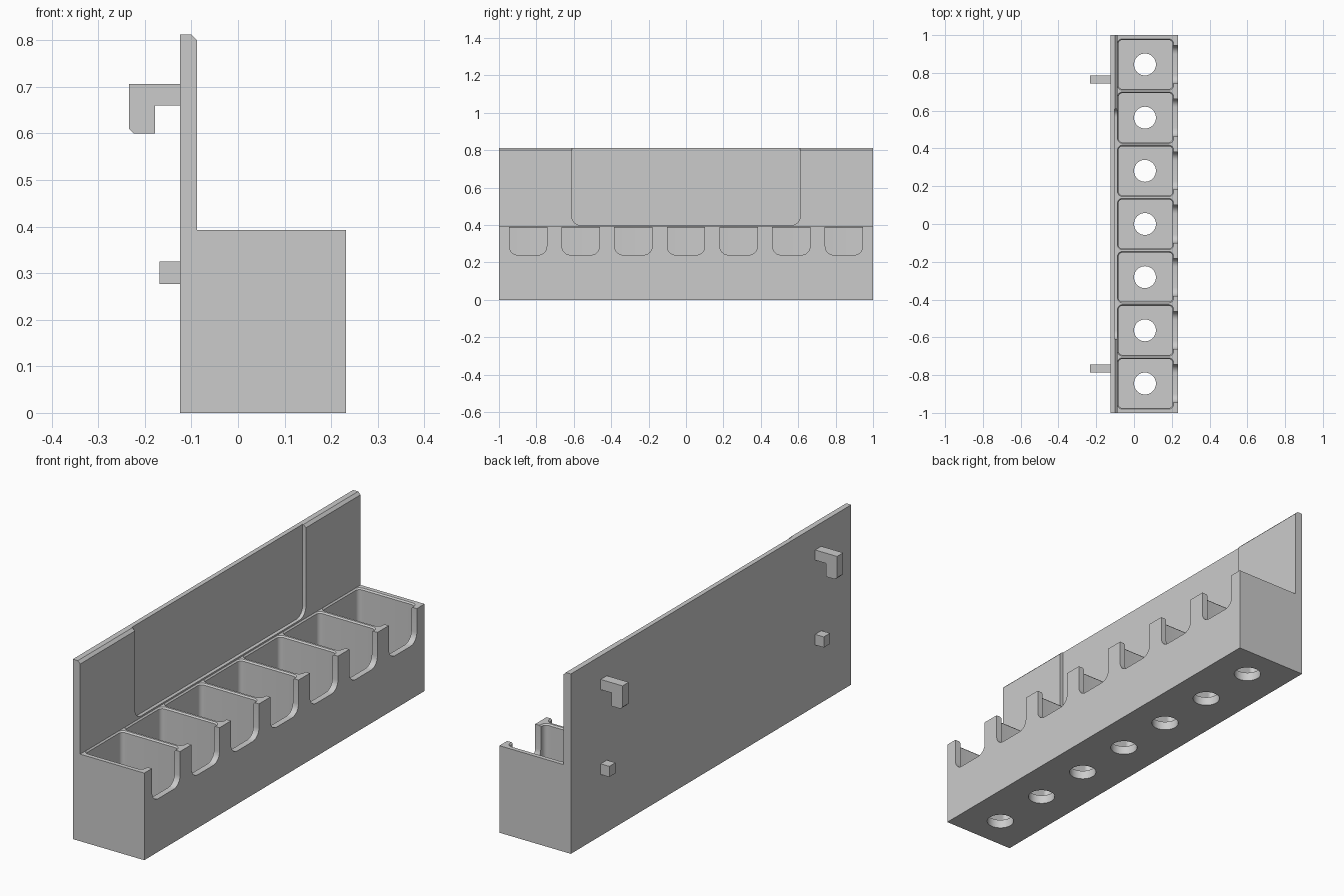
import bpy, bmesh, math
from mathutils import Vector

cube = bpy.data.objects.get("Cube")
if cube:
    bpy.data.objects.remove(cube)

grey = bpy.data.materials.new("light grey plastic")
grey.use_nodes = True
COLOUR = (0.6, 0.6, 0.6, 1)
grey.diffuse_color = COLOUR
grey.node_tree.nodes["Principled BSDF"].inputs["Base Color"].default_value = COLOUR


def loft(name, rings):
    """Solid through a stack of matching closed rings, capped at both ends."""
    bm = bmesh.new()
    loops = [[bm.verts.new(p) for p in ring] for ring in rings]
    n = len(loops[0])
    for a, b in zip(loops, loops[1:]):
        for i in range(n):
            j = (i + 1) % n
            bm.faces.new((a[i], a[j], b[j], b[i]))
    bm.faces.new(loops[0][::-1])
    bm.faces.new(loops[-1])
    bmesh.ops.recalc_face_normals(bm, faces=bm.faces)
    mesh = bpy.data.meshes.new(name)
    bm.to_mesh(mesh)
    bm.free()
    mesh.materials.append(grey)
    obj = bpy.data.objects.new(name, mesh)
    bpy.context.collection.objects.link(obj)
    return obj


def rounded(u0, u1, v0, v1, r, steps=6):
    """Rounded rectangle outline as (u, v) pairs."""
    corners = [(u1 - r, v1 - r), (u0 + r, v1 - r), (u0 + r, v0 + r), (u1 - r, v0 + r)]
    return [(cu + r * math.cos(a), cv + r * math.sin(a))
            for k, (cu, cv) in enumerate(corners)
            for a in [math.pi / 2 * (k + s / steps) for s in range(steps + 1)]]


def along_x(name, outline, x0, x1):
    return loft(name, [[Vector((x, u, v)) for u, v in outline] for x in (x0, x1)])


def along_y(name, outline, y0, y1):
    return loft(name, [[Vector((u, y, v)) for u, v in outline] for y in (y0, y1)])


def cut(target, cutters):
    """Subtract each cutter, then discard it."""
    bpy.context.view_layer.objects.active = target
    for c in cutters:
        c.hide_render = True
        mod = target.modifiers.new("cut", "BOOLEAN")
        mod.operation = "DIFFERENCE"
        mod.solver = "EXACT"
        mod.object = c
        bpy.ops.object.modifier_apply(modifier=mod.name)
        bpy.data.objects.remove(c)


BACK, PLATE, FRONT = -0.125, -0.088, 0.232
TOP, BOX_TOP, FLOOR, PITCH = 0.812, 0.393, 0.04, 0.2815

# Box and back plate share one side profile, with a chamfered top edge
body = along_y("bin_rack", [
    (BACK, 0), (FRONT, 0), (FRONT, BOX_TOP), (PLATE, BOX_TOP),
    (PLATE, TOP - 0.012), (PLATE - 0.012, TOP), (BACK, TOP)], -1, 1)

# Shallow label recess in the back plate, open at the top
cutters = [along_x("label_recess", rounded(-0.61, 0.61, 0.4, 1, 0.045), PLATE - 0.016, 0)]

for i in range(-3, 4):
    y = i * PITCH
    # Pocket with a chamfered rim
    rings = []
    for z, grow in ((FLOOR, 0), (BOX_TOP - 0.006, 0), (BOX_TOP, 0.006), (BOX_TOP + 0.02, 0.006)):
        outline = rounded(-0.0815 - grow, 0.204 + grow,
                          y - 0.13 - grow, y + 0.13 + grow, 0.02 + grow)
        rings.append([Vector((u, v, z)) for u, v in outline])
    cutters.append(loft("pocket", rings))
    # Finger notch in the front wall
    cutters.append(along_x("notch", rounded(y - 0.1, y + 0.1, 0.24, 0.6, 0.045), 0.17, 0.3))
    # Round hole through the floor
    hole = [(0.058 + 0.058 * math.cos(a), y + 0.058 * math.sin(a))
            for a in [math.tau * k / 40 for k in range(40)]]
    cutters.append(loft("hole", [[Vector((u, v, z)) for u, v in hole] for z in (-0.1, 0.1)]))
cut(body, cutters)

# Hanging hooks and spacer pegs on the back
for side, s in (("right", -1), ("left", 1)):
    y0, y1 = s * 0.765 - 0.022, s * 0.765 + 0.022
    along_y("hook_" + side, [
        (BACK, 0.66), (BACK, 0.706), (-0.234, 0.706), (-0.234, 0.61),
        (-0.224, 0.6), (-0.178, 0.6), (-0.178, 0.66)], y0, y1)
    along_y("peg_" + side, [
        (BACK, 0.277), (BACK, 0.325), (-0.168, 0.325), (-0.168, 0.277)], y0, y1)

# Smooth the rounded corners and hole walls, keep edges sharp
bpy.ops.object.select_all(action="DESELECT")
body.select_set(True)
bpy.context.view_layer.objects.active = body
bpy.ops.object.shade_smooth_by_angle(angle=math.radians(30))
